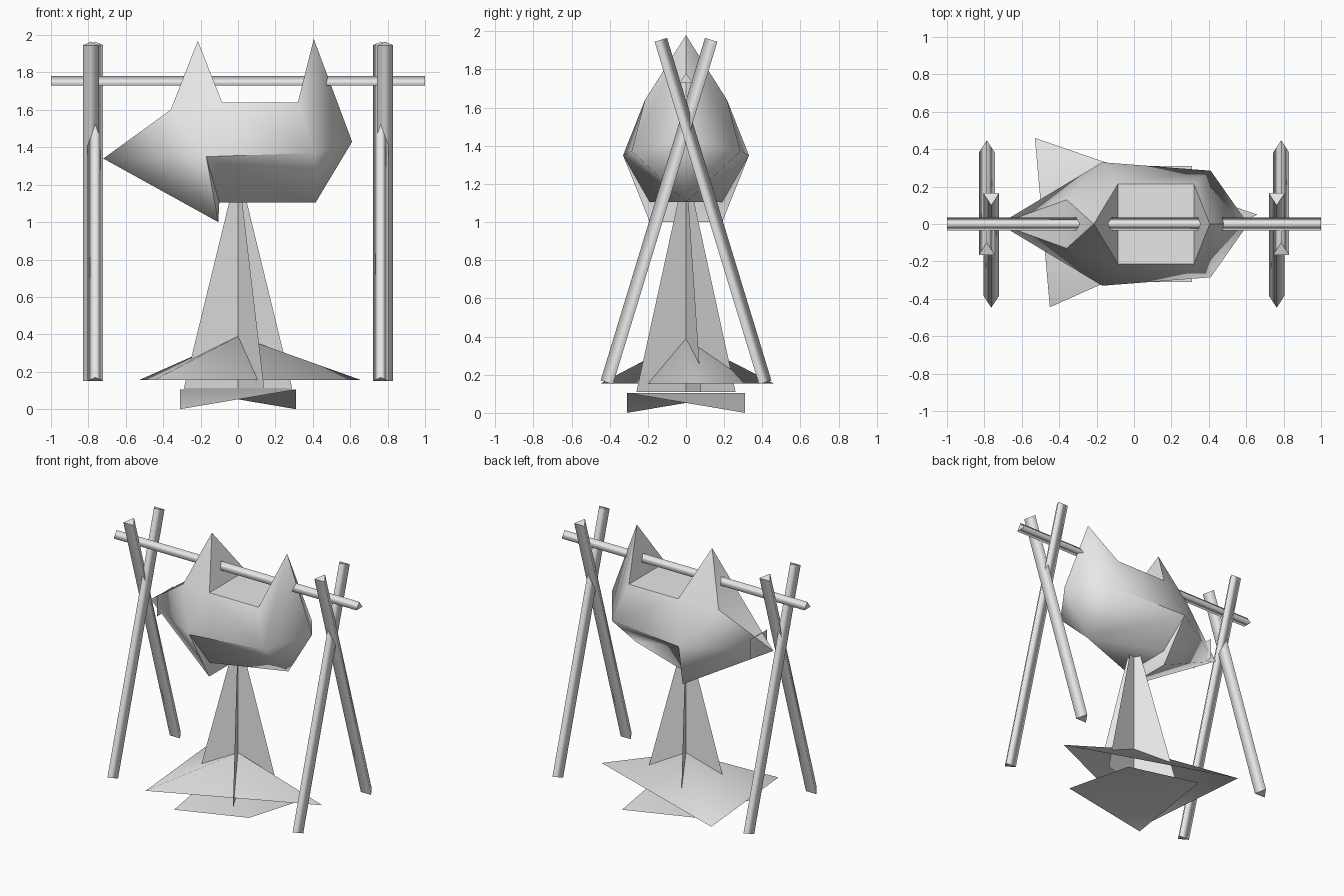
import bpy
import bmesh
from math import radians
from mathutils import Vector

default = bpy.data.objects.get("Cube")
if default:
    bpy.data.objects.remove(default, do_unlink=True)

# Single flat colour
grey = bpy.data.materials.new("light_grey")
grey.use_nodes = True
grey.diffuse_color = (0.8, 0.8, 0.8, 1)
grey.node_tree.nodes["Principled BSDF"].inputs["Base Color"].default_value = (0.8, 0.8, 0.8, 1)


def build(name, points, faces, smooth_angle=None, closed=False):
    """Make an object from named points and faces given as point names."""
    bm = bmesh.new()
    verts = {key: bm.verts.new(co) for key, co in points.items()}
    for face in faces:
        bm.faces.new([verts[key] for key in face])
    if closed:
        bmesh.ops.recalc_face_normals(bm, faces=bm.faces)
    mesh = bpy.data.meshes.new(name)
    bm.to_mesh(mesh)
    bm.free()
    mesh.materials.append(grey)
    if smooth_angle:
        for poly in mesh.polygons:
            poly.use_smooth = True
        mesh.set_sharp_from_angle(angle=radians(smooth_angle))
    obj = bpy.data.objects.new(name, mesh)
    bpy.context.collection.objects.link(obj)
    return obj


def prism(name, start, end, ridge, width, height):
    """Three-sided bar whose ridge points along the given direction."""
    start, end = Vector(start), Vector(end)
    axis = (end - start).normalized()
    ridge = Vector(ridge)
    ridge = (ridge - axis * ridge.dot(axis)).normalized()
    side = axis.cross(ridge) * width / 2
    section = {"top": ridge * height / 2,
               "left": side - ridge * height / 2,
               "right": -side - ridge * height / 2}
    points = {(end_name, corner): origin + offset
              for end_name, origin in (("start", start), ("end", end))
              for corner, offset in section.items()}
    corners = list(section)
    faces = [[(e, c) for c in corners] for e in ("start", "end")]
    for c, d in zip(corners, corners[1:] + corners[:1]):
        faces.append([("start", c), ("start", d), ("end", d), ("end", c)])
    obj = build(name, points, faces, closed=True)
    for poly in obj.data.polygons:
        poly.use_smooth = len(poly.vertices) == 4
    return obj


# Spit bar and the two pairs of crossed poles
prism("spit_bar", (-1, 0, 1.755), (1, 0, 1.755), (0, 0, 1), 0.07, 0.05)
for label, sx in (("left", 1), ("right", -1)):
    for end, sy, x in (("back", 1, 0.787), ("front", -1, 0.763)):
        prism(f"{label}_{end}_pole", (sx * x, sy * 0.415, 0.16),
              (sx * x, sy * -0.132, 1.955), (0, sy, 0.3), 0.085, 0.068)

# Roasting animal, belly up with its feet drawn together at the bar
middle = {"nose": (-0.72, 0, 1.34), "fore_feet": (-0.215, 0, 1.97),
          "hind_feet": (0.405, 0, 1.98), "rump": (0.61, 0, 1.43),
          "spine_end": (0.415, 0, 1.105)}
paired = {"chin": (-0.36, 0.13, 1.6), "fore_belly": (-0.085, 0.215, 1.64),
          "hind_belly": (0.32, 0.215, 1.64), "shoulder": (-0.17, 0.33, 1.35),
          "hip": (0.41, 0.285, 1.37), "neck": (-0.1, 0.19, 1.105),
          "crown": (-0.105, 0.19, 1.0)}
side_faces = ["fore_feet chin fore_belly", "hind_feet hind_belly hip",
              "hind_feet hip rump", "fore_belly hind_belly hip shoulder",
              "chin fore_belly shoulder", "chin shoulder nose",
              "nose shoulder crown", "shoulder neck crown",
              "shoulder hip spine_end neck", "rump hip spine_end"]
cross_faces = ["fore_feet fore_belly -fore_belly", "fore_feet chin -chin",
               "nose chin -chin", "hind_feet hind_belly -hind_belly",
               "fore_belly -fore_belly -hind_belly hind_belly",
               "spine_end neck -neck", "nose crown -crown",
               "neck -neck -crown crown"]
body = dict(middle)
for key, (x, y, z) in paired.items():
    body[key] = (x, y, z)
    body["-" + key] = (x, -y, z)
body_faces = [f.split() for f in side_faces + cross_faces]
for f in side_faces:
    body_faces.append(["-" + k if k in paired else k for k in f.split()])
build("roast_body", body, body_faces, smooth_angle=55, closed=True)

# Square snout plate around the nose
build("snout_plate", {"a": (-0.6, -0.095, 1.28), "b": (-0.6, 0.095, 1.28),
                      "c": (-0.6, 0.095, 1.43), "d": (-0.6, -0.095, 1.43)}, ["dcba"])

# Two crossed flame blades
for name, x, y in (("wide_flame", 0.29, 0.08), ("cross_flame", 0.14, -0.26)):
    build(name, {"a": (-x, -y, 0.11), "b": (x, y, 0.11), "t": (0, 0, 1.3)}, ["abt"])

# Open ember heap above a folded ground sheet
build("ember_heap", {"a": (-0.53, 0.46, 0.155), "b": (-0.45, -0.445, 0.155),
                     "c": (0.66, 0.05, 0.155), "t": (0, 0, 0.39)},
      ["abt", "bct", "cat"], smooth_angle=150)
h = 0.31
build("ground_sheet", {"a": (-h, -h, 0), "b": (h, -h, 0.105),
                       "c": (h, h, 0), "d": (-h, h, 0.105)},
      ["abd", "bcd"], smooth_angle=60)
